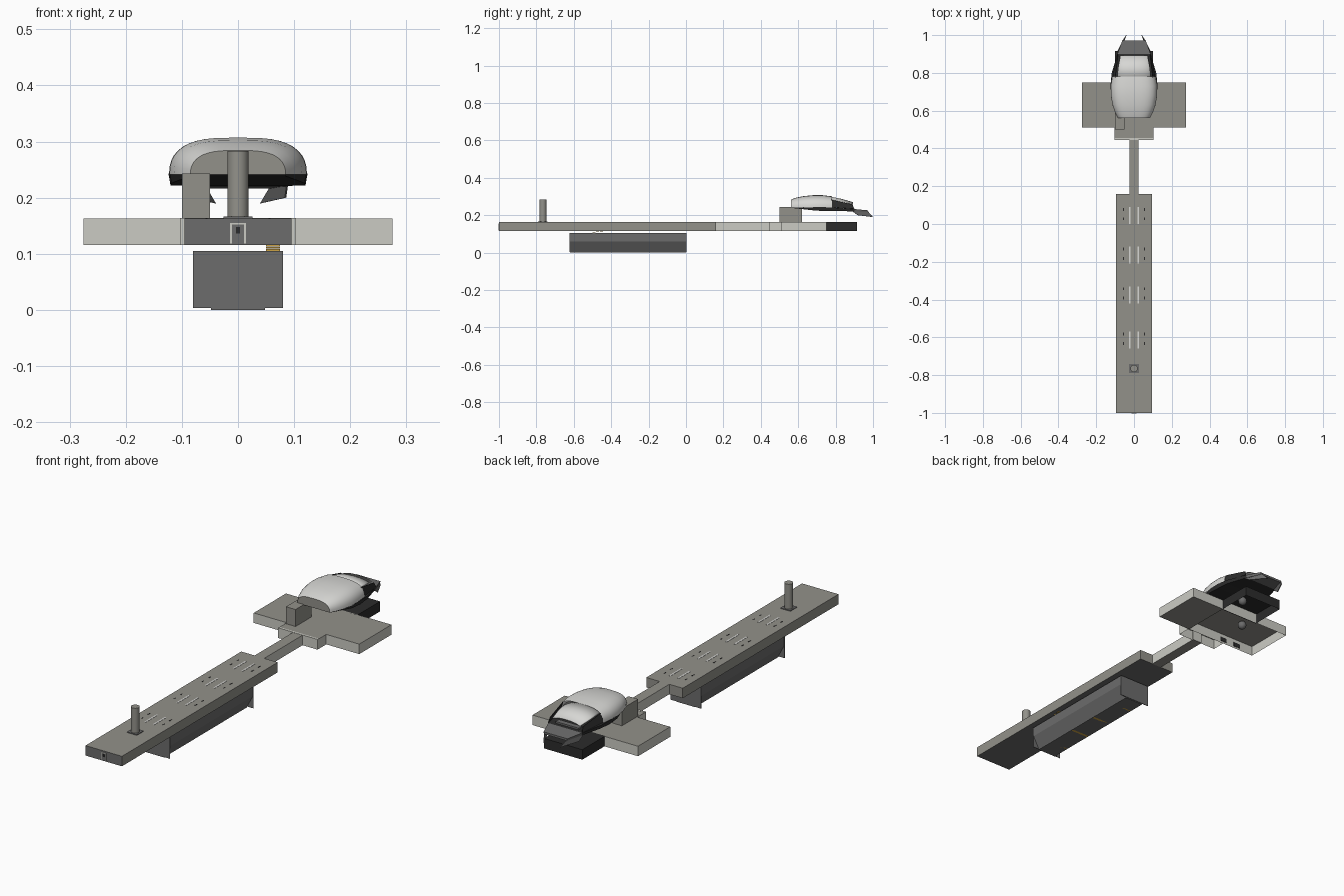
import bpy, bmesh, math
from mathutils import Vector

cube = bpy.data.objects.get("Cube")
if cube:
    bpy.data.objects.remove(cube, do_unlink=True)


def material(name, r, g, b):
    m = bpy.data.materials.new(name)
    m.use_nodes = True
    m.diffuse_color = (r, g, b, 1)
    m.node_tree.nodes["Principled BSDF"].inputs["Base Color"].default_value = (r, g, b, 1)
    return m


OLIVE = material("olive grey", .29, .285, .255)
PALE = material("pale panel", .60, .60, .55)
SHELL = material("shell white", .68, .68, .66)
GREY = material("mid grey", .15, .15, .15)
BLACK = material("near black", .025, .025, .025)
AMBER = material("amber", .6, .36, .06)


def add(name, bm, mats, rule=None):
    bmesh.ops.recalc_face_normals(bm, faces=bm.faces)
    for f in bm.faces:
        f.material_index = rule(f) if rule else 0
    me = bpy.data.meshes.new(name)
    bm.to_mesh(me)
    bm.free()
    for m in mats:
        me.materials.append(m)
    ob = bpy.data.objects.new(name, me)
    bpy.context.collection.objects.link(ob)
    return ob


def box(name, xs, ys, zs, mats, rule=None, open_bottom=False):
    bm = bmesh.new()
    bmesh.ops.create_cube(bm, size=1)
    for v in bm.verts:
        v.co = [lo + (c + .5) * (hi - lo) for c, (lo, hi) in zip(v.co, (xs, ys, zs))]
    bm.normal_update()
    if open_bottom:
        low = [f for f in bm.faces if f.normal.z < -.5]
        bmesh.ops.delete(bm, geom=low, context='FACES_ONLY')
    return add(name, bm, mats, rule)


def loft(name, rings, mats, rule=None, closed=True, caps=(True, True)):
    bm = bmesh.new()
    rows = [[bm.verts.new(p) for p in ring] for ring in rings]
    n = len(rows[0])
    for a, b in zip(rows, rows[1:]):
        for i in range(n if closed else n - 1):
            j = (i + 1) % n
            bm.faces.new((a[i], a[j], b[j], b[i]))
    for cap, row in zip(caps, (rows[0], rows[-1])):
        if cap:
            bm.faces.new(row)
    return add(name, bm, mats, rule)


def smooth(ob, degrees):
    bpy.ops.object.select_all(action='DESELECT')
    ob.select_set(True)
    bpy.context.view_layer.objects.active = ob
    bpy.ops.object.shade_smooth_by_angle(angle=math.radians(degrees))


LOW, TOP = .116, .163
LEVEL = (LOW, TOP)
pale_sides = lambda f: 1 if abs(f.normal.z) < .5 else 0

# Long deck with grey ends
box("long_deck", (-.095, .095), (-1, .16), LEVEL, [OLIVE, GREY],
    lambda f: 1 if f.normal.y < -.5 or f.normal.z < -.5 else 0)

# Corridor, lobby and wings
box("corridor", (-.025, .025), (.16, .45), LEVEL, [OLIVE, PALE], pale_sides)
box("lobby", (-.103, .103), (.445, .51), LEVEL, [OLIVE, PALE], pale_sides, True)
box("lobby_ledge", (-.103, .103), (.445, .455), (TOP, TOP + .001), [PALE])
box("left_wing", (.1, .275), (.51, .75), LEVEL, [OLIVE, PALE], pale_sides)
box("right_wing", (-.275, .1), (.51, .75), LEVEL, [OLIVE, PALE], pale_sides, True)
box("rear_room", (-.1, .1), (.745, .915), LEVEL, [BLACK], None, True)

# Front door with a frame
for side in (-1, 1):
    box("door_jamb", sorted((side * .011, side * .014)), (-1.002, -.999), (LOW + .002, .155), [PALE])
box("door_header", (-.014, .014), (-1.002, -.999), (.152, .155), [PALE])
box("door_slot", (-.004, .004), (-1.002, -.999), (.136, .148), [BLACK])

# Chimney
bm = bmesh.new()
bmesh.ops.create_cone(bm, cap_ends=True, segments=20, radius1=.019, radius2=.019, depth=.12)
bmesh.ops.translate(bm, verts=bm.verts, vec=(0, -.765, TOP + .06))
smooth(add("chimney", bm, [OLIVE]), 40)
box("chimney_foot", (-.026, .026), (-.79, -.74), (TOP, TOP + .003), [GREY])

# Deck markings
for start in (0, -.21, -.42, -.66):
    for side in (-1, 1):
        x = side * .022
        box("light_strip", (x - .004, x + .004), (start, start + .09), (TOP, TOP + .001), [SHELL])
        for dy in (.02, .07):
            box("deck_tick", (side * .056 - .002, side * .056 + .002),
                (start + dy, start + dy + .015), (TOP, TOP + .001), [BLACK])

# Hanging trench: upright upper walls, sloping lower walls, full end plates
section = [(-.078, .105), (-.078, .06), (-.048, .004), (.048, .004), (.078, .06), (.078, .105)]
loft("trench", [[(x, y, z) for x, z in section] for y in (-.62, 0)], [GREY])
for y in (-.622, 0):
    box("trench_end", (-.08, .08), (y, y + .003), (.003, .105), [GREY])
box("trench_floor", (-.048, .048), (-.62, 0), (0, .004), [GREY])
for y in (-.54, -.39, -.24, -.09):
    box("floor_lamp", (-.045, .045), (y, y + .012), (0, .001), [AMBER])
for i in range(3):
    box("step", (.05, .075), (-.5 + i * .02, -.485 + i * .02),
        (.105 + i * .004, .108 + i * .004), [AMBER])

# Ceiling fittings inside the rear rooms
for x, y in ((.05, .83), (-.09, .66)):
    bm = bmesh.new()
    bmesh.ops.create_uvsphere(bm, u_segments=12, v_segments=8, radius=.02)
    bmesh.ops.translate(bm, verts=bm.verts, vec=(x, y, TOP - .022))
    smooth(add("ceiling_dome", bm, [GREY]), 40)
for x in (-.2, -.12):
    box("wall_window", (x, x + .035), (.511, .513), (.125, .145), [BLACK])

# Pod support
box("pod_support", (-.1, -.05), (.5, .62), (TOP, .243), [OLIVE])


def arch(y, half, z, height, power=.62, span=1.0):
    ring = []
    for i in range(21):
        a = math.pi * (.5 + span * (i / 20 - .5))
        c, s = math.cos(a), math.sin(a)
        ring.append((half * math.copysign(abs(c) ** power, c), y, z + height * abs(s) ** .85))
    return ring


# Pod dome
stations = [(.562, .085, .043), (.59, .1, .053), (.63, .114, .061), (.68, .122, .066),
            (.73, .123, .066), (.78, .115, .06)]
dome = loft("pod_dome", [arch(y, w, .241, h) for y, w, h in stations], [SHELL, OLIVE],
            lambda f: 1 if f.normal.y < -.95 else 0, False, (True, False))
smooth(dome, 40)

# Canopy roof sloping down over the cockpit
canopy = loft("canopy_roof", [arch(y, w, z, h, .9, .7) for y, w, z, h in
                              ((.77, .1, .255, .045), (.83, .093, .25, .038), (.892, .08, .245, .025))],
              [SHELL], None, False, (False, False))
canopy.modifiers.new("thickness", 'SOLIDIFY').thickness = .004
smooth(canopy, 40)

# Pod floor and lower hull
hull = [(.565, .086, .243, .239), (.68, .122, .243, .226), (.74, .124, .243, .222), (.80, .118, .24, .223),
        (.90, .088, .233, .22), (.972, .062, .226, .216)]
loft("pod_hull", [[(-w, y, t), (w, y, t), (w * .97, y, b), (-w * .97, y, b)] for y, w, t, b in hull],
     [BLACK, GREY], lambda f: 1 if f.calc_center_median().y > .88 else 0)

# Canopy pillars, side window frames and nose prongs
for s in (-1, 1):
    for name, pts, mat in (
            ("side_window", [(.114, .775, .243), (.1, .775, .283), (.086, .89, .258), (.09, .90, .234)], BLACK),
            ("nose_prong", [(.09, .88, .228), (.062, .97, .224), (.042, 1, .19), (.086, .92, .2)], GREY)):
        bm = bmesh.new()
        bm.faces.new([bm.verts.new(Vector((s * x, y, z))) for x, y, z in pts])
        add(name, bm, [mat]).modifiers.new("thickness", 'SOLIDIFY').thickness = .003

# Cockpit seats and console
for x in (-.035, .035):
    box("seat", (x - .014, x + .014), (.80, .825), (.24, .252), [BLACK])
box("console", (-.06, .06), (.86, .885), (.232, .242), [GREY])
